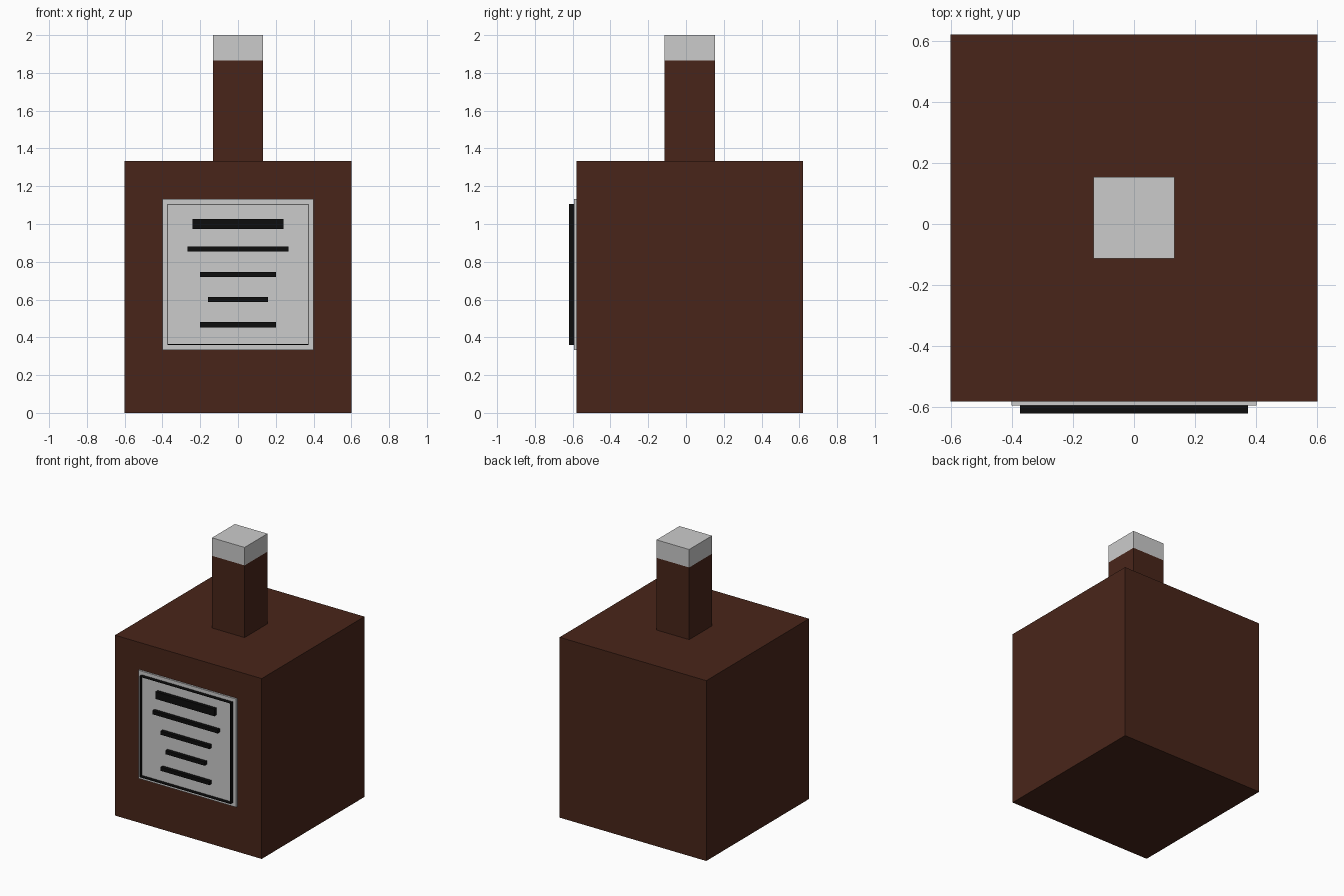
import bpy

if "Cube" in bpy.data.objects:
    bpy.data.objects.remove(bpy.data.objects["Cube"])


def material(name, rgb):
    m = bpy.data.materials.new(name)
    m.diffuse_color = (*rgb, 1)
    m.use_nodes = True
    m.node_tree.nodes["Principled BSDF"].inputs["Base Color"].default_value = m.diffuse_color
    return m


def box(name, x, y, z, mat=None):
    """Box from (min, max) ranges on each axis."""
    spans = (x, y, z)
    bpy.ops.mesh.primitive_cube_add(size=1, location=[(a + b) / 2 for a, b in spans])
    ob = bpy.context.object
    ob.name = name
    ob.scale = [b - a for a, b in spans]
    bpy.ops.object.transform_apply(location=False, rotation=False, scale=True)
    if mat:
        ob.data.materials.append(mat)
    return ob


brown = material("brown_glass", (0.066, 0.0187, 0.010))
black = material("black_ink", (0.004, 0.004, 0.004))

# Bottle body, neck and cap
box("bottle_body", (-0.6, 0.6), (-0.58, 0.62), (0, 1.3333), brown)
neck_x, neck_y = (-0.1333, 0.1333), (-0.1133, 0.1533)
box("bottle_neck", neck_x, neck_y, (1.3333, 1.8667), brown)
box("bottle_cap", neck_x, neck_y, (1.8667, 2.0))

# Label plate on the front
box("label", (-0.4, 0.4), (-0.5933, -0.58), (0.3333, 1.1333))

# Raised bars on the label: half width, centre height, thickness
ink_y = (-0.62, -0.5933)
bars = [(0.24, 1.0, 0.0533), (0.2667, 0.8667, 0.0267), (0.2, 0.7333, 0.0267),
        (0.16, 0.6, 0.0267), (0.2, 0.4667, 0.0267)]
for i, (w, z, t) in enumerate(bars):
    box(f"label_bar_{i + 1}", (-w, w), ink_y, (z - t / 2, z + t / 2), black)

# Thin raised border around the label
h, t, mid = 0.3733, 0.004, 0.7333
for side, s in (("right", 1), ("left", -1)):
    box(f"border_{side}", sorted((s * h, s * (h - t))), ink_y, (mid - h, mid + h), black)
for side, s in (("top", 1), ("bottom", -1)):
    box(f"border_{side}", (-h + t, h - t), ink_y,
        sorted((mid + s * h, mid + s * (h - t))), black)
